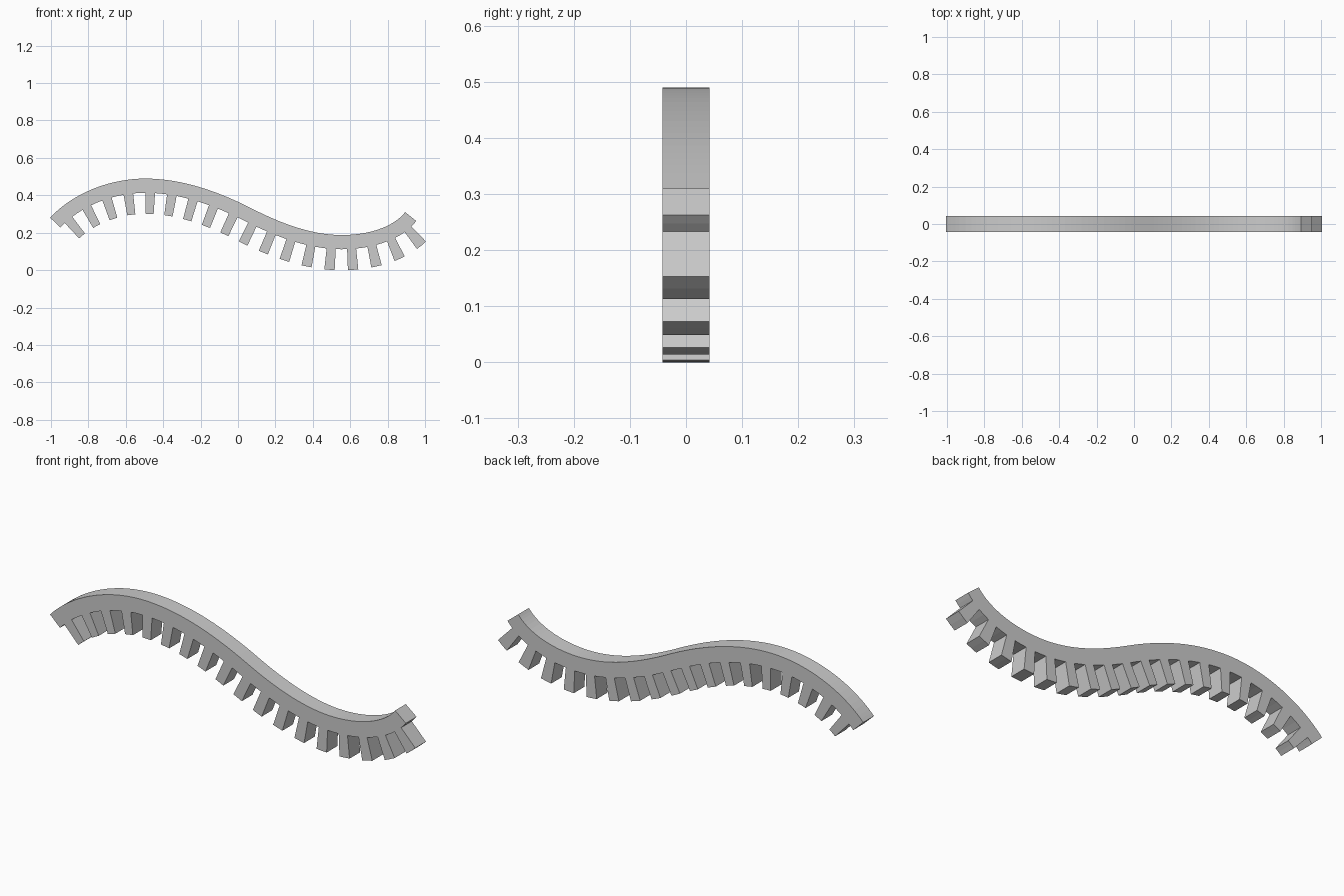
import bpy, bmesh
from math import radians, cos, sin
from mathutils import Vector

if "Cube" in bpy.data.objects:
    bpy.data.objects.remove(bpy.data.objects["Cube"])

# Axis curve of the rack in the XZ plane: x, z, tangent angle
NODES = [(-0.927, 0.212, 47), (-0.49, 0.390, 0), (0.035, 0.24, -27),
         (0.56, 0.088, 0), (0.977, 0.248, 52)]
AXIS_DEPTH = 0.10          # axis lies this far below the top surface
BAR, FULL = 0.076, 0.188   # depth of bar underside and of tooth tips
HALF_Y = 0.042
TEETH, TOOTH_W = 18, 0.05
FIRST, LAST = 0.057, 0.067  # first / last tooth centre from the ends


def hermite(a, b, t):
    p0, p1 = Vector(a[:2]), Vector(b[:2])
    m = (p1 - p0).length
    t0 = Vector((cos(radians(a[2])), sin(radians(a[2])))) * m
    t1 = Vector((cos(radians(b[2])), sin(radians(b[2])))) * m
    return (p0 * (2*t**3 - 3*t**2 + 1) + t0 * (t**3 - 2*t**2 + t)
            + p1 * (3*t**2 - 2*t**3) + t1 * (t**3 - t**2))


# Dense arc-length table of the axis
N = 100
pts = [hermite(a, b, i / N) for a, b in zip(NODES, NODES[1:]) for i in range(N)]
pts.append(Vector(NODES[-1][:2]))
arc = [0.0]
for p, q in zip(pts, pts[1:]):
    arc.append(arc[-1] + (q - p).length)
LENGTH = arc[-1]


def bend(s, depth):
    """Map straight rack coordinates (length, depth below top) onto the curve."""
    i = next((k for k in range(1, len(arc)) if arc[k] >= s - 1e-9), len(arc) - 1)
    f = (s - arc[i-1]) / (arc[i] - arc[i-1])
    p = pts[i-1].lerp(pts[i], f)
    t = (pts[min(i+1, len(pts)-1)] - pts[max(i-2, 0)]).normalized()
    n = Vector((-t.y, t.x))
    return p + n * (AXIS_DEPTH - depth)


# Stations along the rack: ends plus both flanks of every tooth
step = (LENGTH - FIRST - LAST) / (TEETH - 1)
stations = [0.0]
for k in range(TEETH):
    c = FIRST + k * step
    stations += [c - TOOTH_W / 2, c + TOOTH_W / 2]
stations.append(LENGTH)

# Toothed bar: front skin of quads, then extruded through its thickness
bm = bmesh.new()
cache = {}


def vert(s, d):
    key = (round(s, 5), d)
    if key not in cache:
        p = bend(s, d)
        cache[key] = bm.verts.new((p.x, -HALF_Y, p.y))
    return cache[key]


def quad(s0, s1, d0, d1):
    return bm.faces.new([vert(s0, d1), vert(s1, d1), vert(s1, d0), vert(s0, d0)])


for i, (s0, s1) in enumerate(zip(stations, stations[1:])):
    mid = (s0 + s1) / 2
    quad(s0, mid, 0, BAR)
    quad(mid, s1, 0, BAR)
    if i % 2:
        quad(s0, mid, BAR, FULL)
        quad(mid, s1, BAR, FULL)

front = list(bm.faces)
res = bmesh.ops.extrude_face_region(bm, geom=front, use_keep_orig=True)
bmesh.ops.translate(bm, vec=(0, 2 * HALF_Y, 0),
                    verts=[g for g in res["geom"] if isinstance(g, bmesh.types.BMVert)])
bmesh.ops.recalc_face_normals(bm, faces=bm.faces)

# Stand it on z = 0, centred in x
xs = [v.co.x for v in bm.verts]
zmin = min(v.co.z for v in bm.verts)
bmesh.ops.translate(bm, vec=(-(min(xs) + max(xs)) / 2, 0, -zmin), verts=bm.verts)

mesh = bpy.data.meshes.new("curved_toothed_rack")
bm.to_mesh(mesh)
bm.free()
rack = bpy.data.objects.new("curved_toothed_rack", mesh)
bpy.context.collection.objects.link(rack)
